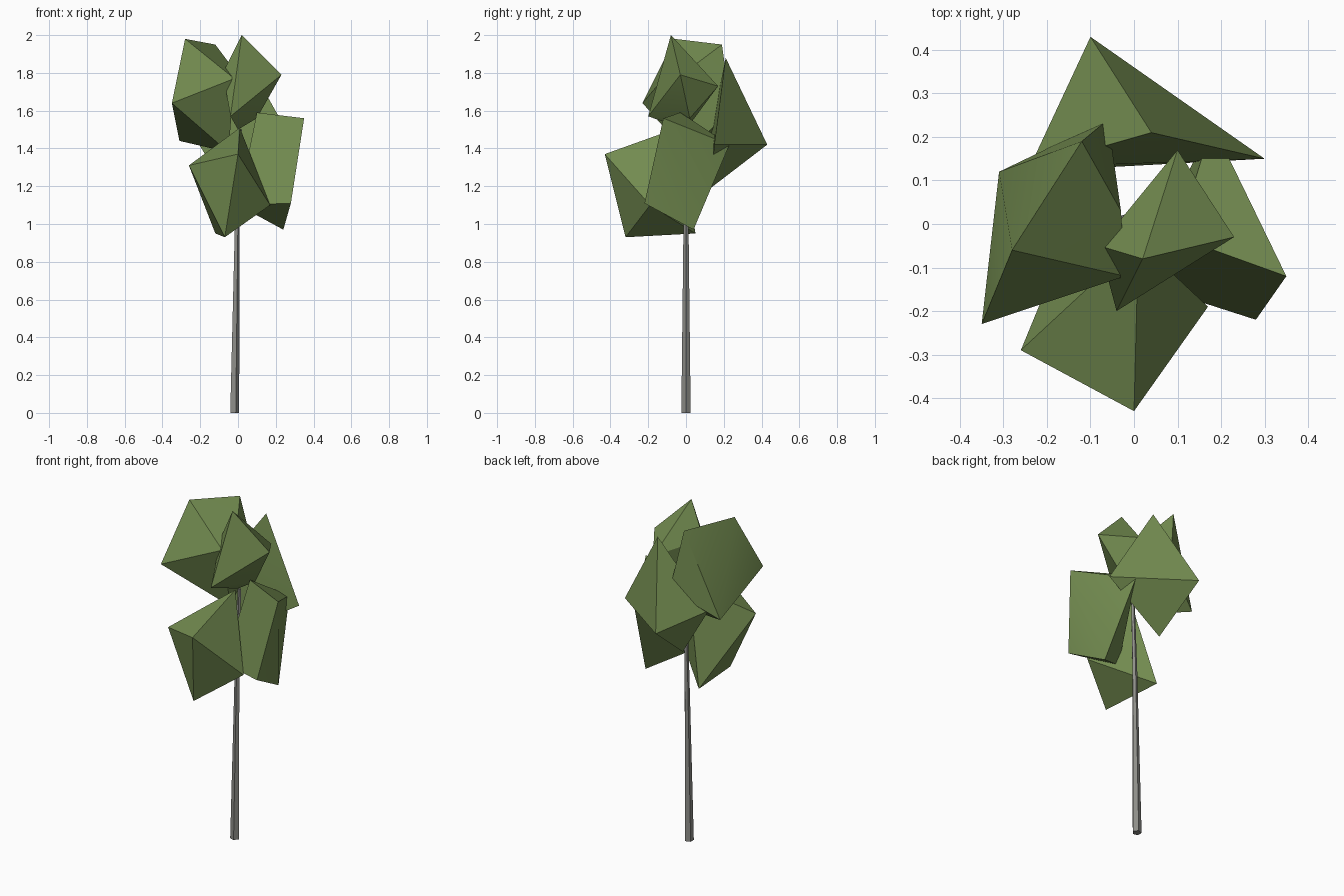
import bpy
import bmesh
import math
from mathutils import Vector

default_cube = bpy.data.objects.get("Cube")
if default_cube:
    bpy.data.objects.remove(default_cube, do_unlink=True)


def make_material(name, colour):
    material = bpy.data.materials.new(name)
    material.use_nodes = True
    material.diffuse_color = colour
    material.node_tree.nodes["Principled BSDF"].inputs["Base Color"].default_value = colour
    return material


def add_object(name, bm, material, angle):
    """Turn a bmesh into a shaded object with a single material."""
    bmesh.ops.recalc_face_normals(bm, faces=bm.faces)
    mesh = bpy.data.meshes.new(name)
    bm.to_mesh(mesh)
    bm.free()
    mesh.materials.append(material)
    obj = bpy.data.objects.new(name, mesh)
    bpy.context.scene.collection.objects.link(obj)
    bpy.ops.object.select_all(action="DESELECT")
    obj.select_set(True)
    bpy.context.view_layer.objects.active = obj
    bpy.ops.object.shade_smooth_by_angle(angle=math.radians(angle))
    return obj


def add_clump(name, corners, material):
    """Wrap a faceted leaf clump around its corner points."""
    bm = bmesh.new()
    for corner in corners:
        bm.verts.new(corner)
    hull = bmesh.ops.convex_hull(bm, input=bm.verts)
    loose = {v for v in hull["geom_interior"] + hull["geom_unused"]
             if isinstance(v, bmesh.types.BMVert)}
    bmesh.ops.delete(bm, geom=list(loose), context="VERTS")
    return add_object(name, bm, material, 30)


def add_trunk(name, rings, sides, material):
    """Loft a thin tapering trunk through (centre, radius) rings."""
    bm = bmesh.new()
    loops = []
    for centre, radius in rings:
        loop = []
        for i in range(sides):
            turn = math.tau * i / sides
            offset = Vector((math.cos(turn), math.sin(turn), 0)) * radius
            loop.append(bm.verts.new(Vector(centre) + offset))
        loops.append(loop)
    for low, high in zip(loops, loops[1:]):
        for i in range(sides):
            j = (i + 1) % sides
            bm.faces.new((low[i], low[j], high[j], high[i]))
    bm.faces.new(loops[0])
    bm.faces.new(loops[-1])
    return add_object(name, bm, material, 30)


leaf_green = make_material("leaf green", (0.17, 0.26, 0.08, 1))
bark_grey = make_material("bark grey", (0.27, 0.27, 0.25, 1))

# Trunk, leaning slightly and ending inside the foliage
add_trunk("trunk", [((-0.02, 0, 0), 0.026),
                    ((-0.005, 0, 1), 0.014),
                    ((0.01, 0, 1.5), 0.01)], 5, bark_grey)

# Leaf clumps, each given by its outer corners
clumps = {
    "lower_front_clump": [
        (0, -.43, 1.37), (-.26, -.29, 1.31), (-.07, -.32, .93),
        (-.12, .05, .95), (.17, -.19, 1.1), (.01, -.04, 1.51)],
    "lower_left_clump": [
        (.35, -.12, 1.56), (.28, -.22, 1.11), (.24, .04, .97),
        (.1, -.03, 1.59), (.18, .23, 1.42), (0, -.13, 1.1)],
    "back_clump": [
        (-.1, .43, 1.42), (.3, .15, 1.42), (.04, .21, 1.88),
        (-.24, .13, 1.48), (-.07, .13, 1.19)],
    "upper_left_clump": [
        (.02, -.08, 2), (.23, -.03, 1.79), (-.04, -.2, 1.57),
        (-.08, -.05, 1.8), (.1, .17, 1.73), (.1, .02, 1.56), (0, 0, 1.5)],
    "upper_right_clump": [
        (-.28, -.06, 1.98), (-.35, -.23, 1.64), (-.31, .12, 1.44),
        (-.12, .19, 1.95), (-.06, .24, 1.6), (-.03, .03, 1.83),
        (-.02, -.12, 1.77), (-.05, 0, 1.38)],
}
for clump_name, corners in clumps.items():
    add_clump(clump_name, corners, leaf_green)
